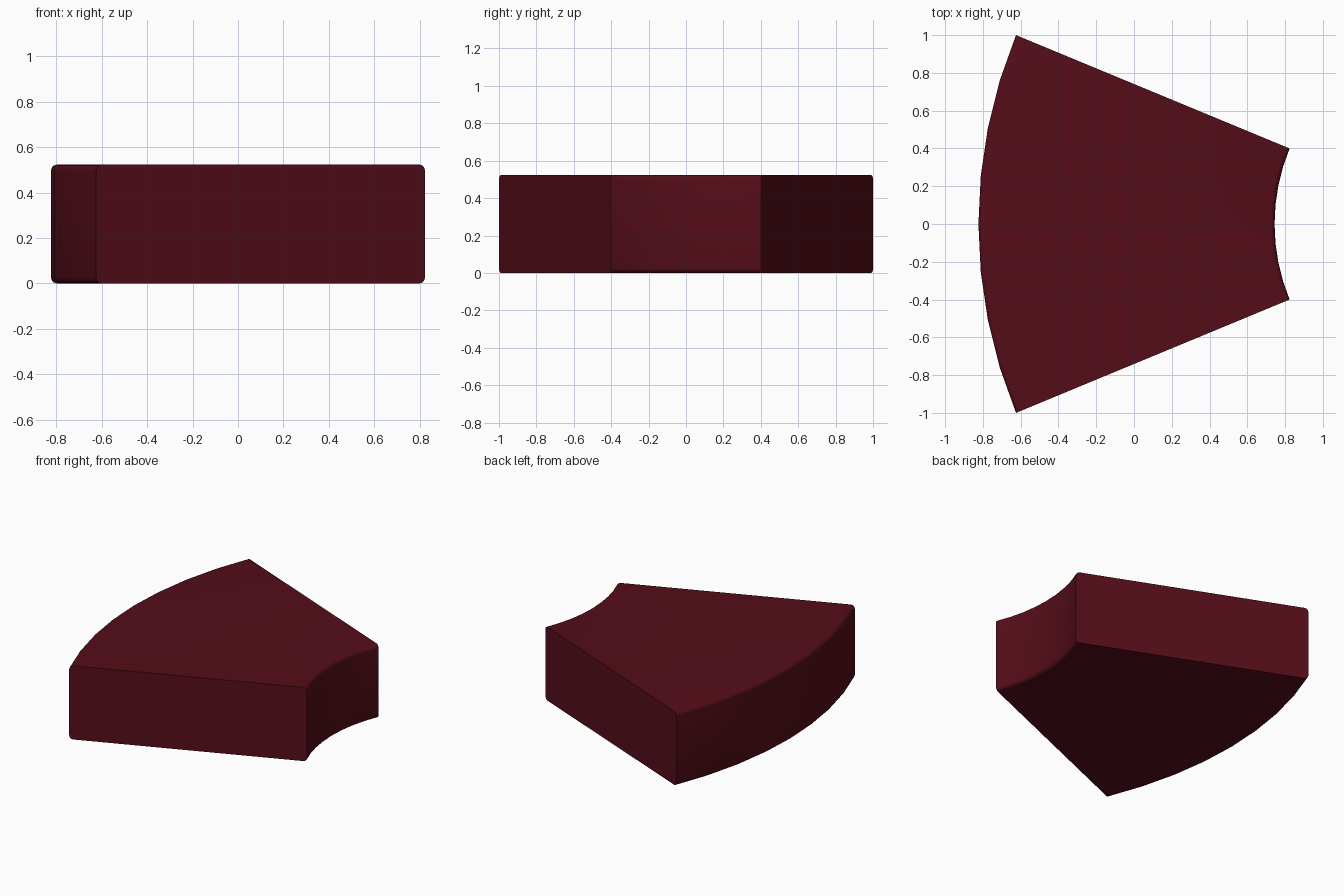
import bpy, bmesh
from math import sin, cos, pi, radians
from mathutils import Vector

if "Cube" in bpy.data.objects:
    bpy.data.objects.remove(bpy.data.objects["Cube"])

HALF = radians(22.5)                 # half of the wedge's 45 degree sweep
R_OUT = 1.0 / sin(HALF)
R_IN = 0.4 * R_OUT
HEIGHT = 0.523
ROUND = 0.026                        # rounding of the curved edges
CX = (R_OUT + R_IN * cos(HALF)) / 2  # sweep centre, so the part is centred on x
STEPS = 8

# Rounded rectangle cross-section: (radius, height)
profile = []
corners = [(R_OUT - ROUND, HEIGHT - ROUND, 0), (R_IN + ROUND, HEIGHT - ROUND, 90),
           (R_IN + ROUND, ROUND, 180), (R_OUT - ROUND, ROUND, 270)]
for r, z, start in corners:
    for i in range(5):
        a = radians(start + 22.5 * i)
        profile.append((r + ROUND * cos(a), z + ROUND * sin(a)))

# Sweep the section around the centre and cap both straight sides
bm = bmesh.new()
rings = []
for s in range(STEPS + 1):
    a = pi - HALF + 2 * HALF * s / STEPS
    rings.append([bm.verts.new(Vector((CX + r * cos(a), r * sin(a), z))) for r, z in profile])
n = len(profile)
for a, b in zip(rings, rings[1:]):
    for i in range(n):
        j = (i + 1) % n
        bm.faces.new((a[i], a[j], b[j], b[i]))
bm.faces.new(rings[0])
bm.faces.new(rings[-1])
bmesh.ops.recalc_face_normals(bm, faces=bm.faces)

mesh = bpy.data.meshes.new("curved_seat_block")
bm.to_mesh(mesh)
bm.free()
block = bpy.data.objects.new("curved_seat_block", mesh)
bpy.context.collection.objects.link(block)

# Dark red finish
mat = bpy.data.materials.new("dark_red")
mat.diffuse_color = (0.09, 0.004, 0.01, 1)
mat.use_nodes = True
mat.node_tree.nodes["Principled BSDF"].inputs["Base Color"].default_value = mat.diffuse_color
mesh.materials.append(mat)

# Smooth curves, sharp straight sides
bpy.context.view_layer.objects.active = block
block.select_set(True)
bpy.ops.object.shade_smooth_by_angle(angle=radians(30))
